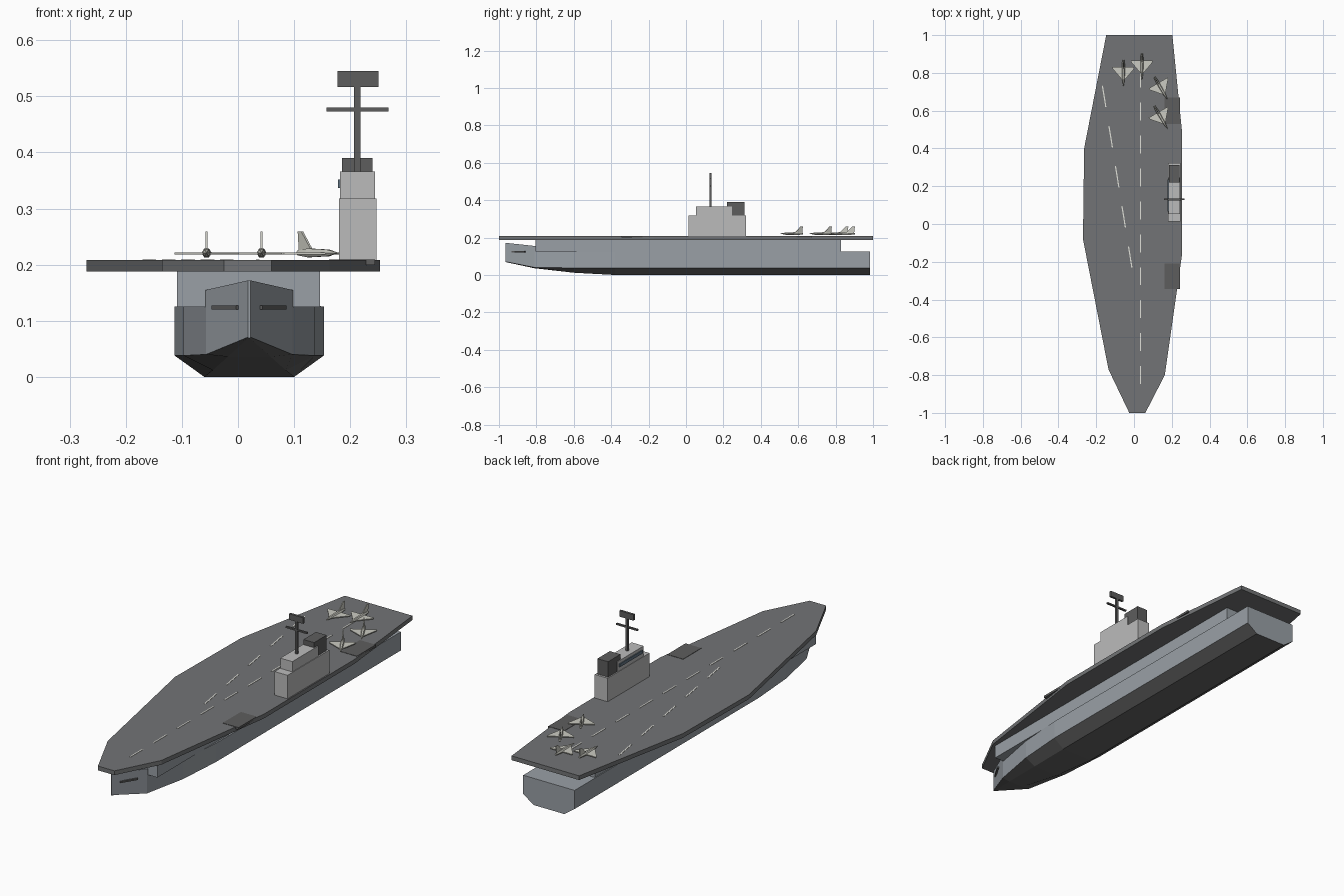
import bpy, bmesh, math
from mathutils import Matrix, Vector

if "Cube" in bpy.data.objects:
    bpy.data.objects.remove(bpy.data.objects["Cube"])


def material(name, r, g, b):
    m = bpy.data.materials.new(name)
    m.diffuse_color = (r, g, b, 1)
    m.use_nodes = True
    m.node_tree.nodes["Principled BSDF"].inputs["Base Color"].default_value = m.diffuse_color
    return m


HULL = material("hull_grey", 0.32, 0.35, 0.38)
KEEL = material("keel_dark", 0.13, 0.13, 0.13)
DECK = material("deck_grey", 0.17, 0.175, 0.18)
DARK = material("dark_grey", 0.11, 0.11, 0.11)
LIGHT = material("island_grey", 0.50, 0.50, 0.50)
GLASS = material("window_blue", 0.12, 0.17, 0.22)
PAINT = material("marking_white", 0.75, 0.75, 0.70)
PLANE = material("plane_grey", 0.60, 0.60, 0.54)


def finish(name, bm, *mats):
    bmesh.ops.recalc_face_normals(bm, faces=bm.faces)
    me = bpy.data.meshes.new(name)
    bm.to_mesh(me)
    bm.free()
    for m in mats:
        me.materials.append(m)
    ob = bpy.data.objects.new(name, me)
    bpy.context.collection.objects.link(ob)
    return ob


def add_box(bm, x, y, z, angle=0):
    """Box from (min, max) ranges, turned about its own centre."""
    c = Vector([(a + b) / 2 for a, b in (x, y, z)])
    s = [b - a for a, b in (x, y, z)]
    mat = Matrix.Translation(c) @ Matrix.Rotation(angle, 4, 'Z') @ Matrix.Diagonal((*s, 1))
    bmesh.ops.create_cube(bm, size=1, matrix=mat)


def box(name, x, y, z, mat, angle=0):
    bm = bmesh.new()
    add_box(bm, x, y, z, angle)
    return finish(name, bm, mat)


def add_loft(bm, rings):
    """Skin closed rings of equal length and cap both ends."""
    loops = [[bm.verts.new(p) for p in r] for r in rings]
    n = len(loops[0])
    for a, b in zip(loops, loops[1:]):
        for i in range(n):
            j = (i + 1) % n
            bm.faces.new((a[i], a[j], b[j], b[i]))
    bm.faces.new(loops[0])
    bm.faces.new(loops[-1])


# Lower hull: y, top half width, bottom half width, top z, chine z, bottom z
CX = 0.02
stations = [(-0.965, 0.002, 0.001, 0.172, 0.071, 0.069),
            (-0.81, 0.077, 0.038, 0.155, 0.04, 0.036),
            (-0.60, 0.117, 0.065, 0.128, 0.038, 0.012),
            (-0.38, 0.133, 0.08, 0.125, 0.038, 0.0),
            (0.985, 0.133, 0.08, 0.125, 0.038, 0.0)]
rings = []
for y, w, b, top, chine, low in stations:
    half = [(w, top), (w, chine), (b, low)]
    ring = half + [(-x, z) for x, z in reversed(half)]
    rings.append([(CX + x, y, z) for x, z in ring])
bm = bmesh.new()
add_loft(bm, rings)
bm.normal_update()
bmesh.ops.recalc_face_normals(bm, faces=bm.faces)
for f in bm.faces:
    f.material_index = 1 if f.normal.z < -0.25 else 0
finish("lower_hull", bm, HULL, KEEL)

# Upper hull under the flight deck
box("upper_hull", (-0.109, 0.146), (-0.805, 0.83), (0.125, 0.19), HULL)

# Bow slots lying along the two bow faces
for s, name in ((1, "bow_slot_right"), (-1, "bow_slot_left")):
    x = CX + s * 0.042
    box(name, (x - 0.041, x + 0.041), (-0.899, -0.891), (0.12, 0.127), DARK, s * 1.02)

# Flight deck
outline = [(-0.147, 1), (0.203, 1), (0.253, 0.5), (0.253, -0.17), (0.163, -0.8),
           (0.06, -1), (-0.025, -1), (-0.135, -0.77), (-0.27, -0.08), (-0.264, 0.4)]
bm = bmesh.new()
add_loft(bm, [[(x, y, z) for x, y in outline] for z in (0.188, 0.208)])
finish("flight_deck", bm, DECK)

# Aircraft lifts
for name, y in (("aft_lift", (0.53, 0.67)), ("forward_lift", (-0.345, -0.21))):
    box(name, (0.162, 0.244), y, (0.199, 0.2095), DARK)


# Dashed deck lines
def dashes(name, start, end, count, length):
    a, b = Vector(start), Vector(end)
    ang = math.atan2(b.y - a.y, b.x - a.x) - math.pi / 2
    bm = bmesh.new()
    for i in range(count):
        p = a.lerp(b, i / (count - 1))
        add_box(bm, (p.x - 0.003, p.x + 0.003), (p.y - length / 2, p.y + length / 2),
                (0.207, 0.2095), ang)
    finish(name, bm, PAINT)


dashes("centre_line", (0.035, -0.80), (0.035, 0.77), 10, 0.095)
dashes("landing_line", (-0.158, 0.675), (-0.02, -0.175), 5, 0.115)

# Island superstructure
box("island_base", (0.18, 0.247), (0.013, 0.322), (0.207, 0.318), LIGHT)
box("island_bridge", (0.182, 0.244), (0.053, 0.245), (0.318, 0.366), LIGHT)
box("bridge_windows", (0.178, 0.183), (0.065, 0.235), (0.337, 0.352), GLASS)
box("funnel", (0.185, 0.24), (0.22, 0.312), (0.317, 0.39), DARK)
box("mast", (0.207, 0.218), (0.125, 0.136), (0.365, 0.52), DARK)
box("mast_crossbar", (0.158, 0.268), (0.126, 0.135), (0.473, 0.48), DARK)
box("radar", (0.177, 0.25), (0.125, 0.136), (0.517, 0.545), DARK)


# Parked planes, nose toward -y before turning
def plane(name, x, y, angle):
    bm = bmesh.new()
    body = [(-0.07, 0.001), (-0.035, 0.007), (0.03, 0.009), (0.068, 0.005)]
    add_loft(bm, [[(r * math.cos(k * math.pi / 3), v, r * math.sin(k * math.pi / 3))
                   for k in range(6)] for v, r in body])
    wing = [(-0.006, -0.038), (0.006, -0.038), (0.057, 0.022), (0.057, 0.03),
            (-0.057, 0.03), (-0.057, 0.022)]
    add_loft(bm, [[(u, v, z) for u, v in wing] for z in (-0.003, 0.001)])
    fin = [(0.02, 0.005), (0.055, 0.038), (0.068, 0.038), (0.064, 0.004)]
    add_loft(bm, [[(u, v, z) for v, z in fin] for u in (-0.002, 0.002)])
    ob = finish(name, bm, PLANE)
    ob.location = (x, y, 0.221)
    ob.rotation_euler.z = angle


T = math.radians(30)
for i, (x, y, a) in enumerate([(-0.056, 0.80, 0), (0.042, 0.835, 0),
                               (0.142, 0.72, T), (0.142, 0.565, T)]):
    plane(f"parked_plane_{i + 1}", x, y, a)
